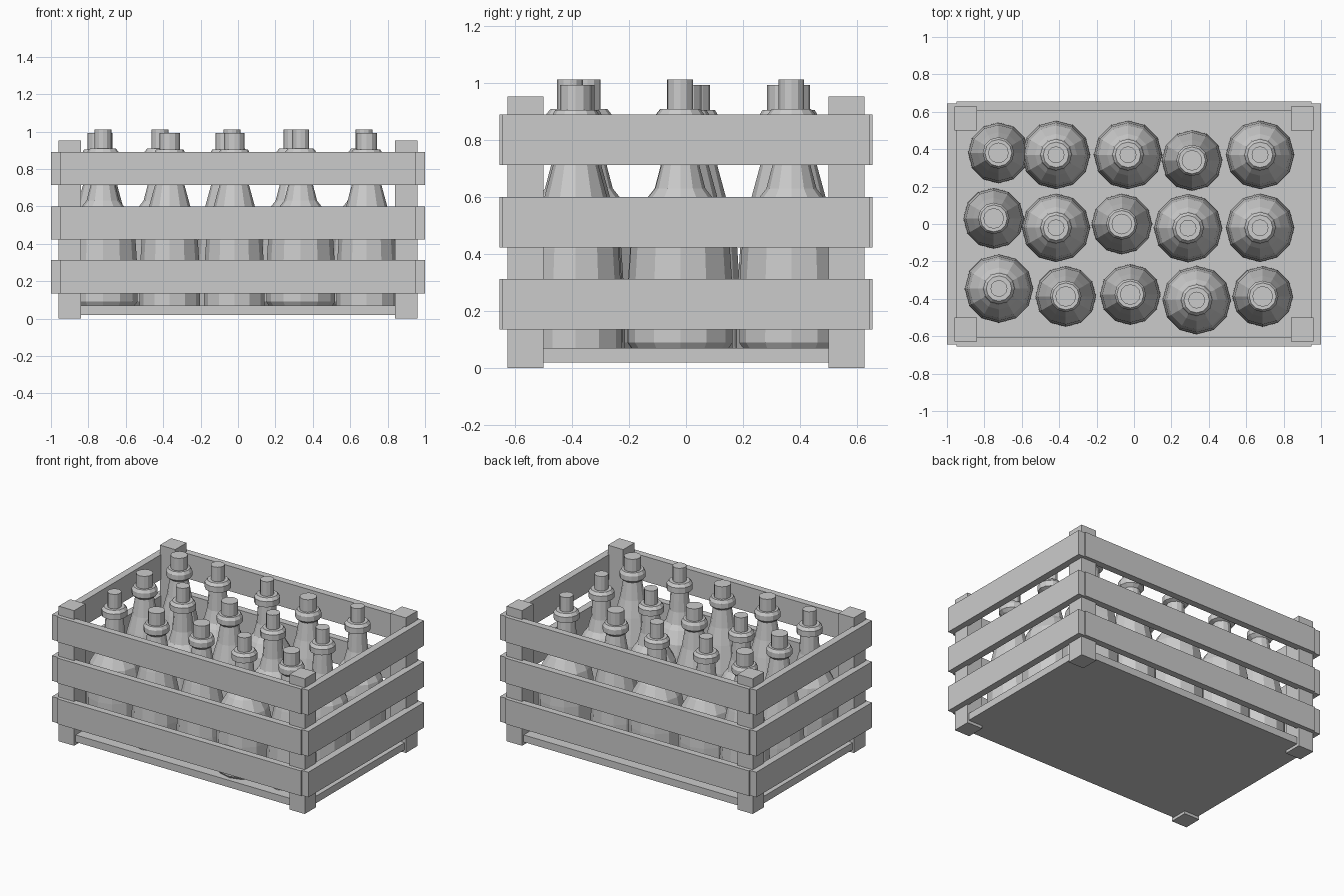
import bpy, bmesh
from math import cos, sin, pi

if "Cube" in bpy.data.objects:
    bpy.data.objects.remove(bpy.data.objects["Cube"])


def box(name, x0, x1, y0, y1, z0, z1):
    bm = bmesh.new()
    bmesh.ops.create_cube(bm, size=1)
    for v in bm.verts:
        v.co = ((x0 + x1) / 2 + v.co.x * (x1 - x0),
                (y0 + y1) / 2 + v.co.y * (y1 - y0),
                (z0 + z1) / 2 + v.co.z * (z1 - z0))
    return finish(name, bm)


def finish(name, bm):
    bmesh.ops.recalc_face_normals(bm, faces=bm.faces)
    me = bpy.data.meshes.new(name)
    bm.to_mesh(me)
    bm.free()
    ob = bpy.data.objects.new(name, me)
    bpy.context.collection.objects.link(ob)
    return ob


def lathe(name, profile, sides, x, y):
    """Closed solid of revolution from (radius, height) pairs."""
    bm = bmesh.new()
    rings = [[bm.verts.new((r * cos(2 * pi * i / sides), r * sin(2 * pi * i / sides), z))
              for i in range(sides)] for r, z in profile]
    for a, b in zip(rings, rings[1:]):
        for i in range(sides):
            j = (i + 1) % sides
            bm.faces.new((a[i], a[j], b[j], b[i]))
    bm.faces.new(rings[0])
    bm.faces.new(rings[-1])
    ob = finish(name, bm)
    ob.location = (x, y, 0)
    return ob


# Crate floor
box("crate_floor", -0.95, 0.95, -0.61, 0.61, 0.02, 0.07)

# Corner posts
for sx in (-1, 1):
    for sy in (-1, 1):
        box("corner_post", *sorted((sx * 0.84, sx * 0.96)),
            *sorted((sy * 0.5, sy * 0.627)), 0, 0.953)

# Slats: three rows on every side
for z0, z1 in ((0.135, 0.312), (0.423, 0.6), (0.713, 0.89)):
    for s in (-1, 1):
        box("long_slat", -0.95, 0.95, *sorted((s * 0.607, s * 0.655)), z0, z1)
        box("end_slat", *sorted((s * 0.95, s)), -0.645, 0.645, z0, z1)

# Bottles: wide with a distinct shoulder, and slim with a long conical neck
wide = [(0.17, 0.07), (0.184, 0.09), (0.182, 0.3), (0.172, 0.45), (0.158, 0.52),
        (0.112, 0.6), (0.088, 0.63), (0.067, 0.71), (0.058, 0.84), (0.084, 0.85),
        (0.084, 0.89), (0.068, 0.91), (0.045, 0.91), (0.045, 1.012)]
slim = [(0.163, 0.07), (0.161, 0.25), (0.15, 0.42), (0.11, 0.6), (0.08, 0.71),
        (0.06, 0.83), (0.084, 0.85), (0.084, 0.885), (0.072, 0.905),
        (0.055, 0.905), (0.055, 0.993)]
wide_spots = [(-0.417, 0.37), (-0.032, 0.37), (0.674, 0.37), (-0.417, -0.02),
              (0.289, -0.022), (0.674, -0.02), (-0.722, -0.345), (0.335, -0.407)]
slim_spots = [(-0.725, 0.38), (0.31, 0.34), (-0.75, 0.03), (-0.065, 0.0),
              (-0.365, -0.387), (-0.02, -0.377), (0.688, -0.387)]
for x, y in wide_spots:
    lathe("wide_bottle", wide, 12, x, y)
for x, y in slim_spots:
    lathe("slim_bottle", slim, 12, x, y)
